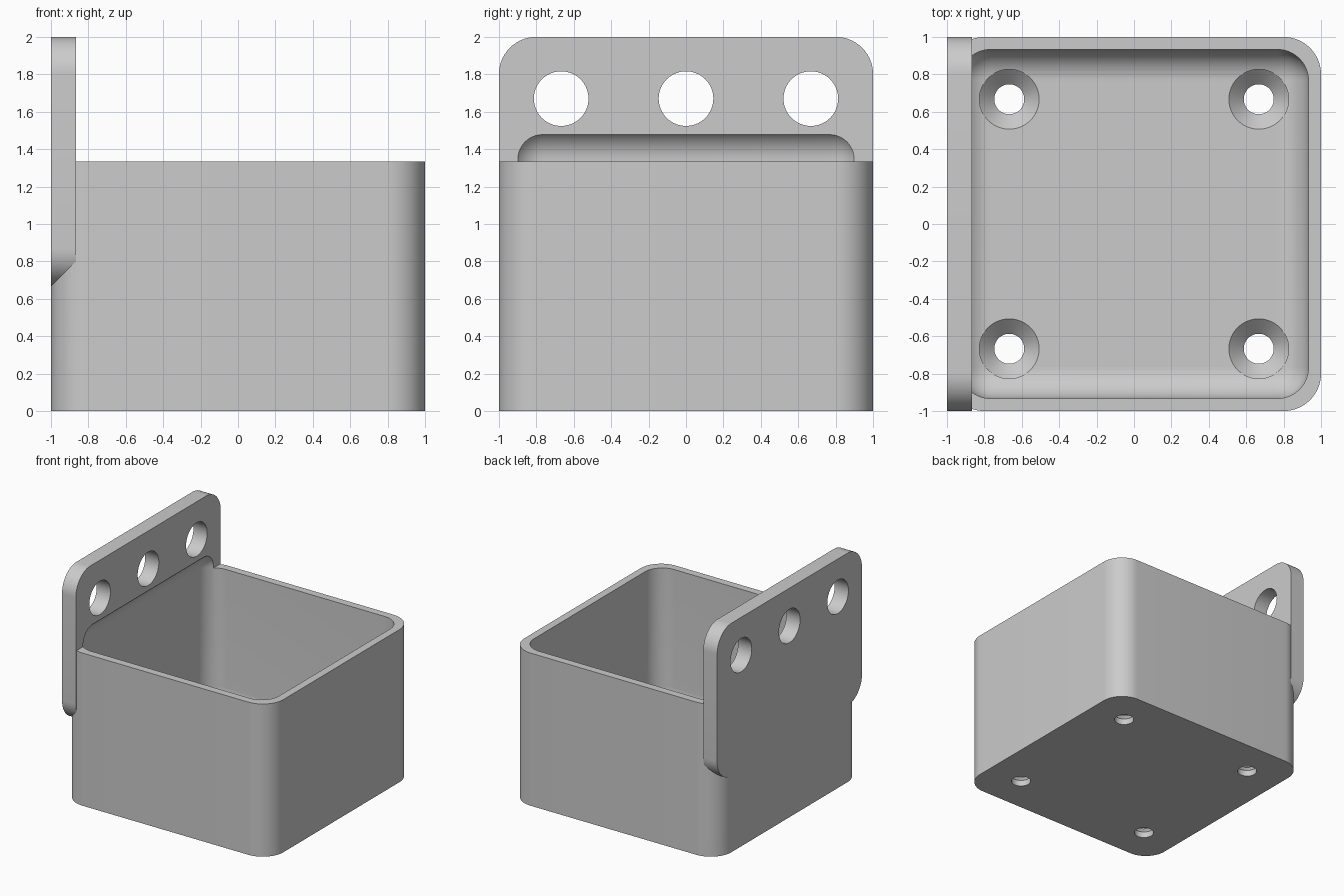
import bpy
import bmesh
from math import radians
from mathutils import Matrix, Vector

old = bpy.data.objects.get("Cube")
if old:
    bpy.data.objects.remove(old, do_unlink=True)

grey = bpy.data.materials.new("plain grey")
grey.use_nodes = True
grey.diffuse_color = (0.6, 0.6, 0.6, 1)
grey.node_tree.nodes["Principled BSDF"].inputs["Base Color"].default_value = (0.6, 0.6, 0.6, 1)


def make_object(name, bm):
    bmesh.ops.recalc_face_normals(bm, faces=bm.faces)
    mesh = bpy.data.meshes.new(name)
    bm.to_mesh(mesh)
    bm.free()
    mesh.materials.append(grey)
    obj = bpy.data.objects.new(name, mesh)
    bpy.context.collection.objects.link(obj)
    return obj


def rounded_block(name, low, high, radius, axis=None):
    """Block with rounded edges; only edges along the axis when one is given."""
    low, high = Vector(low), Vector(high)
    bm = bmesh.new()
    bmesh.ops.create_cube(bm, size=1)
    for v in bm.verts:
        v.co = (low + high) / 2 + v.co * (high - low)
    edges = [e for e in bm.edges if axis is None
             or abs((e.verts[0].co - e.verts[1].co)[axis]) > 0.01]
    bmesh.ops.bevel(bm, geom=edges, offset=radius, segments=14,
                    profile=0.5, affect='EDGES')
    return make_object(name, bm)


def screw_cutter(x, y):
    """Turned profile: shaft, cone and head clearance."""
    profile = [(0, -0.1), (0.08, -0.1), (0.08, 0.053),
               (0.16, 0.13), (0.16, 0.3), (0, 0.3)]
    bm = bmesh.new()
    verts = [bm.verts.new((r, 0, z)) for r, z in profile]
    edges = [bm.edges.new(pair) for pair in zip(verts, verts[1:])]
    bmesh.ops.spin(bm, geom=verts + edges, cent=(0, 0, 0), axis=(0, 0, 1),
                   angle=radians(360), steps=48)
    bmesh.ops.remove_doubles(bm, verts=bm.verts, dist=0.0001)
    bmesh.ops.translate(bm, verts=bm.verts, vec=(x, y, 0))
    return make_object("screw_cutter", bm)


def hole_cutter(y):
    bm = bmesh.new()
    place = Matrix.Translation((-0.93, y, 1.67)) @ Matrix.Rotation(radians(90), 4, 'Y')
    bmesh.ops.create_cone(bm, cap_ends=True, segments=64, radius1=0.146,
                          radius2=0.146, depth=0.4, matrix=place)
    return make_object("hole_cutter", bm)


def combine(target, other, operation):
    mod = target.modifiers.new(operation.lower(), 'BOOLEAN')
    mod.operation = operation
    mod.solver = 'EXACT'
    mod.object = other
    bpy.context.view_layer.objects.active = target
    bpy.ops.object.modifier_apply(modifier=mod.name)
    bpy.data.objects.remove(other, do_unlink=True)


# Outer box joined with the upright mounting plate
box = rounded_block("wall_mounted_box", (-1, -1, 0), (1, 1, 1.333), 0.2, axis=2)
plate = rounded_block("mounting_plate", (-1, -1, 0.667), (-0.867, 1, 2), 0.2, axis=0)
combine(box, plate, 'UNION')

# Soft-edged cavity that also bites into the plate
cavity = rounded_block("cavity_cutter", (-0.933, -0.933, 0.133),
                       (0.933, 0.933, 1.512), 0.167)
combine(box, cavity, 'DIFFERENCE')

# Countersunk holes in the floor
for x in (-0.667, 0.667):
    for y in (-0.667, 0.667):
        combine(box, screw_cutter(x, y), 'DIFFERENCE')

# Row of holes through the plate
for y in (-0.667, 0, 0.667):
    combine(box, hole_cutter(y), 'DIFFERENCE')

# Smooth rounded areas, crisp edges
bpy.ops.object.select_all(action='DESELECT')
box.select_set(True)
bpy.context.view_layer.objects.active = box
bpy.ops.object.shade_smooth_by_angle(angle=radians(30))
